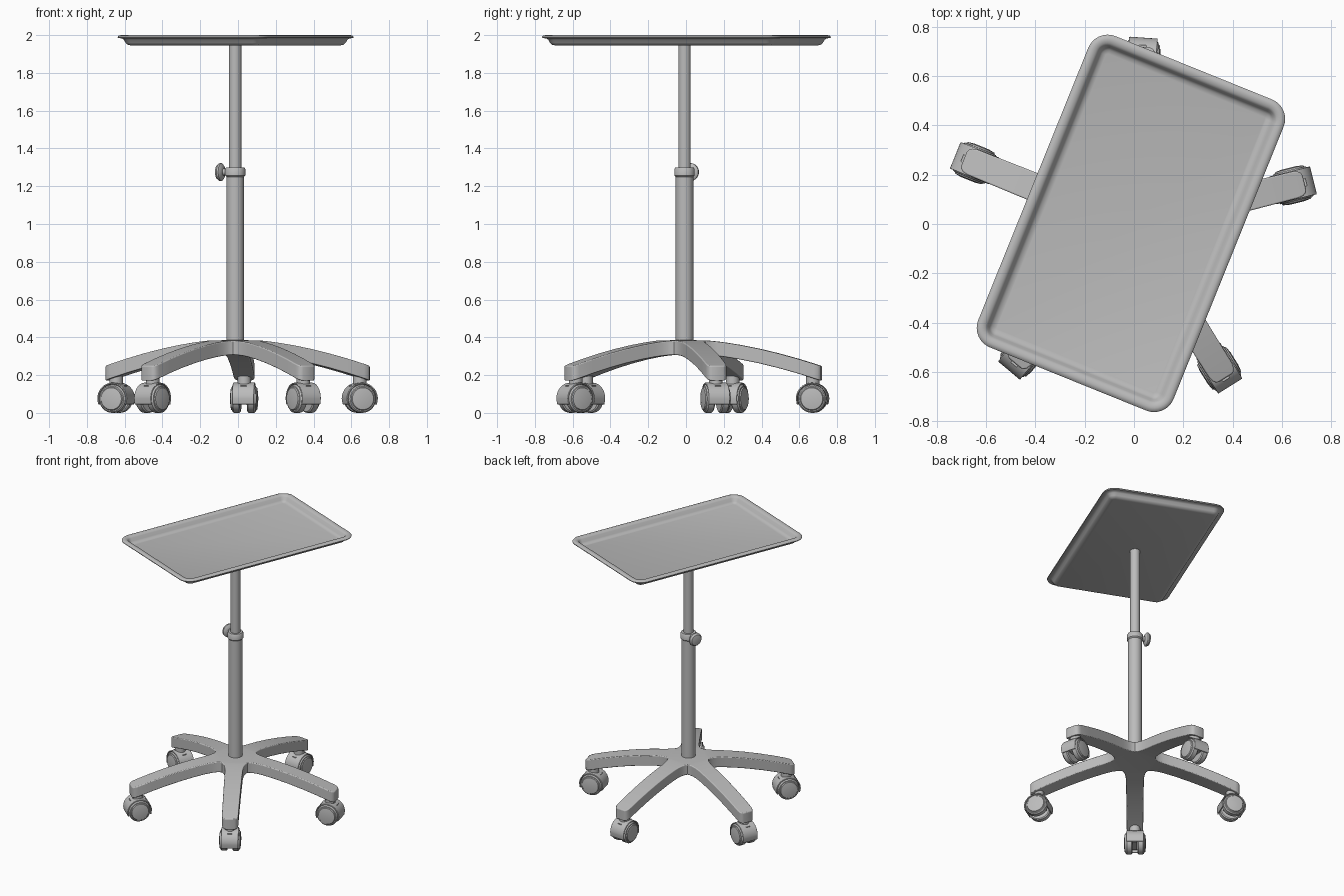
import bpy, bmesh, math
from mathutils import Matrix, Vector

cube = bpy.data.objects.get("Cube")
if cube:
    bpy.data.objects.remove(cube, do_unlink=True)

CX, CY = -0.015, -0.008          # pole axis
LEG_ANGLES = [math.radians(86 - 72 * i) for i in range(5)]

grey = bpy.data.materials.new("satin grey")
grey.use_nodes = True
grey.diffuse_color = (0.5, 0.5, 0.5, 1)
grey.node_tree.nodes["Principled BSDF"].inputs["Base Color"].default_value = (0.5, 0.5, 0.5, 1)


def finish(name, bm, matrix=Matrix(), bevel=0.0, angle=35):
    """Turn a bmesh into a smooth-shaded object with an optional bevel."""
    bmesh.ops.remove_doubles(bm, verts=bm.verts, dist=1e-5)
    bmesh.ops.recalc_face_normals(bm, faces=bm.faces)
    mesh = bpy.data.meshes.new(name)
    bm.to_mesh(mesh)
    bm.free()
    mesh.materials.append(grey)
    ob = bpy.data.objects.new(name, mesh)
    bpy.context.collection.objects.link(ob)
    ob.matrix_world = matrix
    if bevel:
        mod = ob.modifiers.new("Bevel", "BEVEL")
        mod.width, mod.segments, mod.limit_method = bevel, 3, "ANGLE"
        mod.angle_limit = math.radians(40)
    bpy.ops.object.select_all(action="DESELECT")
    ob.select_set(True)
    bpy.context.view_layer.objects.active = ob
    bpy.ops.object.shade_smooth_by_angle(angle=math.radians(angle))
    return ob


def bridge(bm, loops):
    """Skin successive closed vertex loops and cap both ends."""
    n = len(loops[0])
    for a, b in zip(loops, loops[1:]):
        for i in range(n):
            j = (i + 1) % n
            bm.faces.new((a[i], a[j], b[j], b[i]))
    bm.faces.new(loops[0])
    bm.faces.new(loops[-1])


def lathe(name, profile, matrix, segments=40):
    """Revolve (radius, height) pairs about local z."""
    bm = bmesh.new()
    turns = [2 * math.pi * i / segments for i in range(segments)]
    bridge(bm, [[bm.verts.new((r * math.cos(t), r * math.sin(t), z)) for t in turns]
                for r, z in profile])
    return finish(name, bm, matrix)


# Column: outer tube, sliding inner tube, clamp collar
axis = Matrix.Translation((CX, CY, 0))
lathe("outer_tube", [(0.047, 0.32), (0.047, 1.26)], axis)
lathe("inner_tube", [(0.033, 1.2), (0.033, 1.95)], axis)
lathe("collar", [(0.047, 1.25), (0.054, 1.257), (0.054, 1.29), (0.048, 1.3), (0.033, 1.3)], axis)

# Clamp knob pointing out sideways
knob = (Matrix.Translation((CX, CY, 1.275)) @ Matrix.Rotation(math.radians(158), 4, "Z")
        @ Matrix.Rotation(math.pi / 2, 4, "Y"))
lathe("clamp_knob", [(0.018, 0.03), (0.018, 0.066), (0.036, 0.069), (0.047, 0.078),
                     (0.047, 0.088), (0.038, 0.1), (0.02, 0.104)], knob, 32)

# Tray: rounded rectangle loops running from underside, over the rim, to the floor
bm = bmesh.new()
HALF_W, HALF_L, CORNER = 0.342, 0.595, 0.085
section = [(0.072, 1.945), (0.054, 1.949), (0.042, 1.96), (0.033, 1.976), (0.022, 1.983),
           (0.002, 1.984), (0, 1.99), (0.006, 1.997), (0.018, 2.0), (0.034, 1.997),
           (0.044, 1.988), (0.052, 1.968), (0.062, 1.958), (0.078, 1.954)]
loops = []
for inset, z in section:
    loop = []
    for k, (sx, sy) in enumerate([(1, 1), (-1, 1), (-1, -1), (1, -1)]):
        for s in range(9):
            t = math.pi / 2 * (k + s / 8)
            loop.append(bm.verts.new((sx * HALF_W + (CORNER - inset) * math.cos(t),
                                      sy * HALF_L + (CORNER - inset) * math.sin(t), z)))
    loops.append(loop)
bridge(bm, loops)
finish("tray", bm, Matrix.Translation((-0.0125, 0.0025, 0))
       @ Matrix.Rotation(math.radians(-22), 4, "Z"), angle=50)

# Five-legged base: arched legs meeting in a filleted hub (radius, half width)
plan = [(0, 0), (0.118, 0.118 * math.tan(math.pi / 5)), (0.13, 0.077), (0.15, 0.069),
        (0.18, 0.063), (0.22, 0.06), (0.3, 0.059), (0.4, 0.058), (0.5, 0.057), (0.6, 0.056),
        (0.69, 0.055), (0.71, 0.051), (0.722, 0.042), (0.727, 0.03)]


def arch(r, top, drop):
    return top - drop * (max(r - 0.06, 0) / 0.667) ** 1.6


bm = bmesh.new()
for a in LEG_ANGLES:
    rot = Matrix.Rotation(a, 4, "Z")
    rows = []
    for r, w in plan:
        hi, lo = arch(r, 0.386, 0.138), arch(r, 0.31, 0.14)
        rows.append([bm.verts.new(rot @ Vector(p)) for p in
                     ((r, w, hi), (r, -w, hi), (r, -w, lo), (r, w, lo))])
    for i, (p, q) in enumerate(zip(rows, rows[1:])):
        if i == 0:                                   # hub wedges share the centre
            bm.faces.new((p[0], q[0], q[1]))
            bm.faces.new((p[2], q[2], q[3]))
            continue
        for k in range(4):
            m = (k + 1) % 4
            bm.faces.new((p[k], p[m], q[m], q[k]))
    bm.faces.new(rows[-1])
finish("base_legs", bm, axis, bevel=0.006)

# Casters: neck, hood and twin wheels, each turned along its leg
for n, a in enumerate(LEG_ANGLES, 1):
    place = axis @ Matrix.Rotation(a, 4, "Z") @ Matrix.Translation((0.68, 0, 0))
    lathe(f"caster_neck_{n}", [(0.036, 0.13), (0.036, 0.2)], place, 24)
    # hood: arched shell open underneath
    bm = bmesh.new()
    arc = [math.pi * i / 20 for i in range(21)]
    outer = [(0.085 * math.cos(t), 0.075 + 0.085 * math.sin(t)) for t in arc]
    inner = [(0.077 * math.cos(t), 0.075 + 0.077 * math.sin(t)) for t in reversed(arc)]
    outline = [(0.08, 0.045)] + outer + [(-0.08, 0.045), (-0.073, 0.045)] + inner + [(0.073, 0.045)]
    sides = [[bm.verts.new((x, y, z)) for x, z in outline] for y in (-0.058, 0.058)]
    bridge(bm, sides)
    finish(f"caster_hood_{n}", bm, place, bevel=0.003)
    # centre web between the wheels
    bm = bmesh.new()
    bmesh.ops.create_cube(bm, size=1, matrix=Matrix.Translation((0, 0, 0.1))
                          @ Matrix.Diagonal((0.11, 0.03, 0.09, 1)))
    finish(f"caster_web_{n}", bm, place)
    for side, label in ((1, "a"), (-1, "b")):
        hub = (place @ Matrix.Translation((0, 0, 0.075))
               @ Matrix.Rotation(-side * math.pi / 2, 4, "X"))
        lathe(f"caster_wheel_{n}{label}",
              [(0.068, 0.018), (0.075, 0.024), (0.075, 0.054), (0.068, 0.062),
               (0.062, 0.063), (0.058, 0.069), (0.03, 0.073)], hub, 32)
